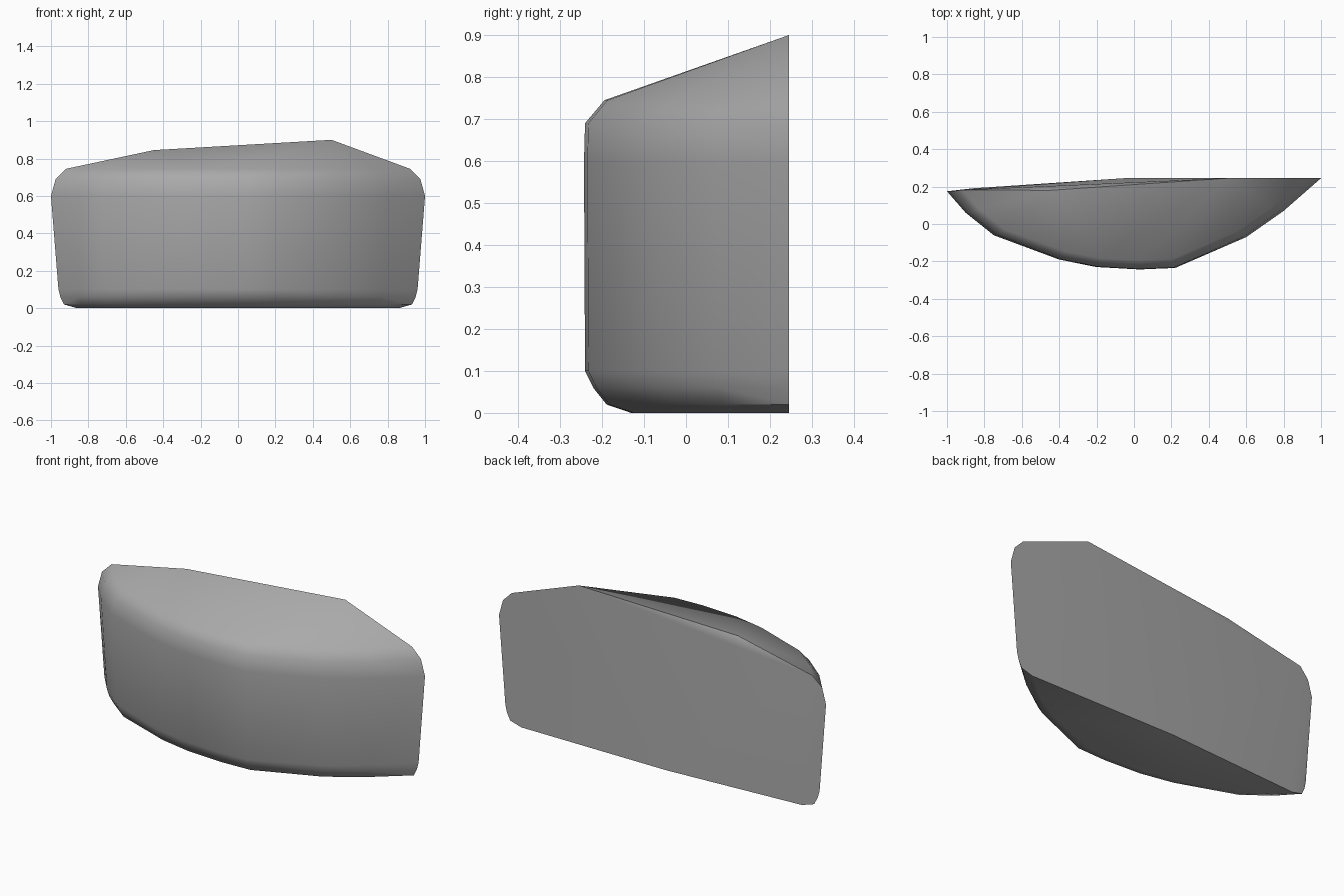
import bpy
import bmesh
import math

cube = bpy.data.objects.get("Cube")
if cube:
    bpy.data.objects.remove(cube, do_unlink=True)

# Stone colour
stone = bpy.data.materials.new("stone grey")
stone.use_nodes = True
grey = (0.4, 0.4, 0.4, 1)
stone.diffuse_color = grey
bsdf = stone.node_tree.nodes["Principled BSDF"]
bsdf.inputs["Base Color"].default_value = grey
bsdf.inputs["Roughness"].default_value = 0.9

BACK = 0.245

# Curved front outline in plan, from the right end to the left end
outline = [(-1, 0.175), (-0.9, 0.06), (-0.75, -0.06), (-0.4, -0.19),
           (-0.2, -0.23), (0.03, -0.243), (0.22, -0.235),
           (0.6, -0.07), (0.8, 0.07), (1, BACK)]

# Rounded wall profile: width factor, depth factor, height
profile = [(0.86, 0.77, 0), (0.93, 0.89, 0.02), (0.95, 0.955, 0.06),
           (0.96, 0.995, 0.1), (1, 1, 0.6), (0.975, 0.995, 0.69),
           (0.92, 0.9, 0.745)]

# Peaks of the sloping top and the foot of the flat back
corners = [(-0.45, 0.18, 0.845), (0.5, BACK, 0.9), (-0.05, BACK, 0)]

bm = bmesh.new()
for width, depth, z in profile:
    for x, y in outline:
        bm.verts.new((x * width, BACK + (y - BACK) * depth, z))
for corner in corners:
    bm.verts.new(corner)

# Wrap the rings in a faceted boulder skin and drop buried points
bmesh.ops.convex_hull(bm, input=bm.verts[:])
loose = [v for v in bm.verts if not v.link_faces]
bmesh.ops.delete(bm, geom=loose, context='VERTS')
bmesh.ops.dissolve_limit(bm, angle_limit=math.radians(1),
                         verts=bm.verts[:], edges=bm.edges[:])
bmesh.ops.recalc_face_normals(bm, faces=bm.faces[:])

mesh = bpy.data.meshes.new("boulder")
bm.to_mesh(mesh)
bm.free()
mesh.materials.append(stone)
boulder = bpy.data.objects.new("boulder", mesh)
bpy.context.collection.objects.link(boulder)

# Soft facets with crisp back edges
bpy.ops.object.select_all(action='DESELECT')
boulder.select_set(True)
bpy.context.view_layer.objects.active = boulder
bpy.ops.object.shade_smooth_by_angle(angle=math.radians(40))
